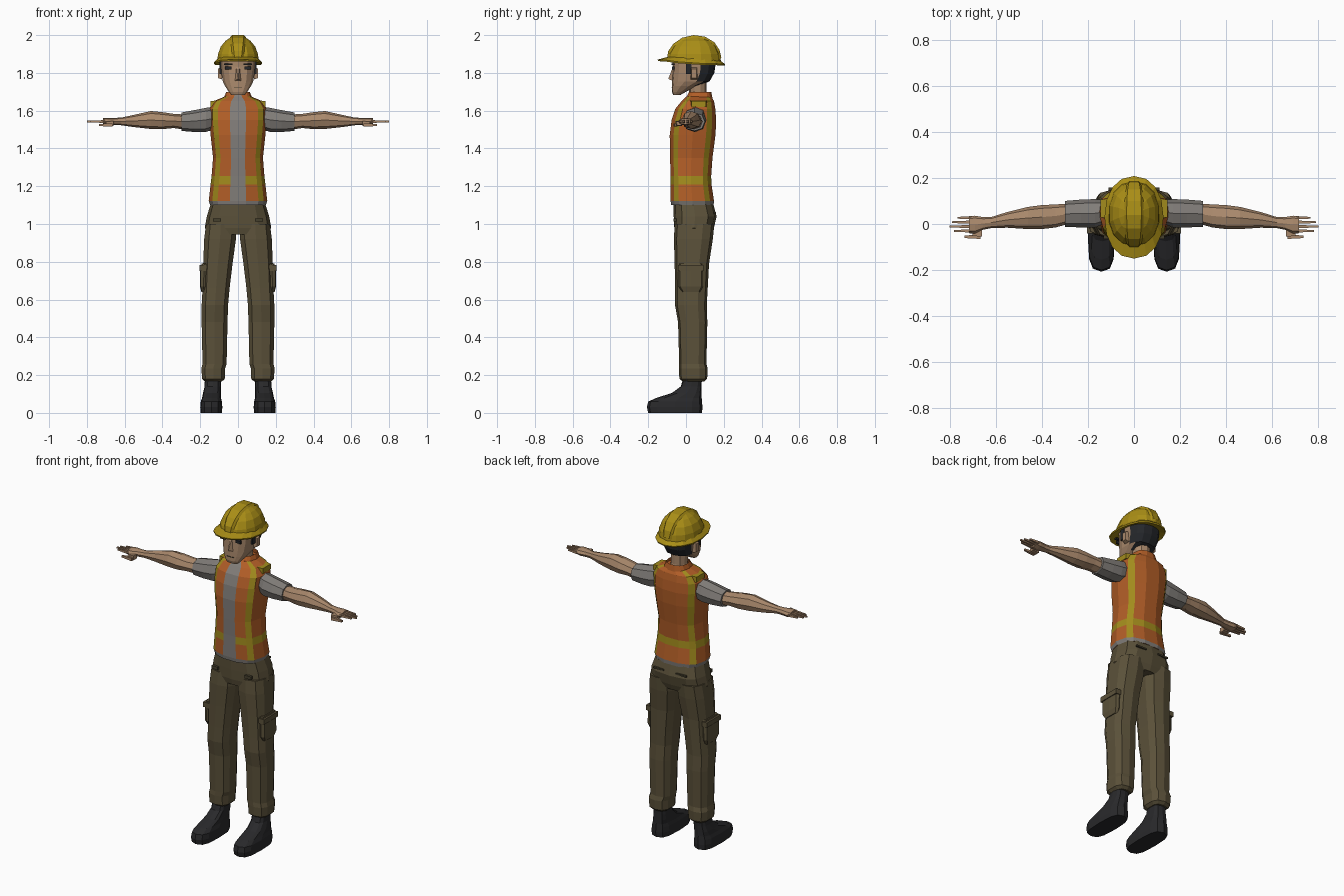
import bpy, bmesh, math

def material(name, rgb):
    m = bpy.data.materials.new(name)
    m.diffuse_color = (*rgb, 1)
    return m

YELLOW = material("helmet yellow", (0.40, 0.27, 0.008))
STRIPE = material("stripe yellow", (0.36, 0.26, 0.012))
ORANGE = material("vest orange", (0.44, 0.11, 0.02))
GREY = material("shirt grey", (0.22, 0.205, 0.19))
KHAKI = material("trouser khaki", (0.105, 0.083, 0.042))
POCKET = material("pocket shadow", (0.06, 0.05, 0.027))
BLACK = material("boot black", (0.022, 0.022, 0.024))
HAIR = material("hair dark", (0.018, 0.02, 0.024))
SKIN = material("skin", (0.40, 0.25, 0.15))

def section(n, e=2.5):
    """Rounded unit cross-section as (side, depth) pairs, starting at the front."""
    out = []
    for i in range(n):
        a = 2 * math.pi * i / n
        s, c = math.sin(a), -math.cos(a)
        out.append((math.copysign(abs(s) ** (2 / e), s), math.copysign(abs(c) ** (2 / e), c)))
    return out

def finish(name, bm, mats, mirror=False, rule=None):
    bmesh.ops.recalc_face_normals(bm, faces=bm.faces)
    if rule:
        for f in bm.faces:
            f.material_index = rule(f.calc_center_median())
    me = bpy.data.meshes.new(name)
    bm.to_mesh(me)
    bm.free()
    for m in mats:
        me.materials.append(m)
    ob = bpy.data.objects.new(name, me)
    bpy.context.collection.objects.link(ob)
    if mirror:
        ob.modifiers.new("mirror", 'MIRROR')
    return ob

def loft(name, rings, mats, sec, along='z', mirror=False, rule=None, column=None, caps=True):
    """Skin rings of (position, side low, side high, front, back)."""
    bm = bmesh.new()
    loops = []
    for p, lo, hi, yf, yb in rings:
        loop = []
        for u, v in sec:
            s = (lo + hi) / 2 + u * (hi - lo) / 2
            y = (yf + yb) / 2 + v * (yb - yf) / 2
            loop.append(bm.verts.new((s, y, p) if along == 'z' else (p, y, s)))
        loops.append(loop)
    n = len(sec)
    for k in range(len(loops) - 1):
        for i in range(n):
            j = (i + 1) % n
            f = bm.faces.new((loops[k][i], loops[k][j], loops[k + 1][j], loops[k + 1][i]))
            if column:
                f.material_index = column(i, k)
    if caps:
        bm.faces.new(loops[0])
        bm.faces.new(loops[-1])
    return finish(name, bm, mats, mirror, rule)

def sym(rows):
    """Rings centred on x = 0 from (z, half width, front, back)."""
    return [(z, -w, w, a, b) for z, w, a, b in rows]

def box(name, mat, x, y, z, mirror=True, taper=1.0):
    bm = bmesh.new()
    bmesh.ops.create_cube(bm, size=1)
    for v in bm.verts:
        t = taper if v.co.x > 0 else 1
        v.co = ((x[0] + x[1]) / 2 + v.co.x * (x[1] - x[0]),
                (y[0] + y[1]) / 2 + v.co.y * t * (y[1] - y[0]),
                (z[0] + z[1]) / 2 + v.co.z * t * (z[1] - z[0]))
    return finish(name, bm, [mat], mirror)

# Vest over shirt: columns follow the panel and stripe edges
fr = [0.28, 0.70, 0.88, 1.0]
dep = lambda f: (1 - f ** 2.6) ** (1 / 2.6)
half = [(f, -dep(f)) for f in fr] + [(f, dep(f)) for f in (0.9, 0.72, 0.3)]
torso_sec = half + [(-u, v) for u, v in reversed(half)]
kinds = [0, 1, 0, 0, 1, 0]
cols = kinds + [0] + kinds[::-1] + [2]

def vest_colour(i, k):
    if k == 0 or cols[i] == 2:
        return 2
    return 1 if k == 2 else cols[i]

loft("vest", sym([(1.10, .148, -.08, .148), (1.122, .155, -.083, .15), (1.21, .145, -.083, .137),
                  (1.253, .14, -.083, .135), (1.35, .132, -.086, .142), (1.47, .145, -.088, .158),
                  (1.55, .152, -.078, .162), (1.61, .153, -.058, .157), (1.65, .13, -.025, .15),
                  (1.675, .07, .0, .135)]),
     [ORANGE, STRIPE, GREY], torso_sec, column=vest_colour)
loft("collar", sym([(1.645, .085, -.012, .145), (1.70, .062, .015, .135)]), [ORANGE, GREY],
     torso_sec, column=lambda i, k: 1 if cols[i] == 2 else 0, caps=False)

# Shoulder tabs
box("shoulder_tab", STRIPE, (.095, .145), (.02, .115), (1.615, 1.655), taper=.8)

# Trousers
loft("hips", sym([(.945, .15, -.055, .135), (.98, .176, -.062, .148), (1.04, .165, -.065, .162),
                  (1.105, .145, -.066, .145)]), [KHAKI], section(12, 2.8))
loft("trouser_leg", [(.165, .085, .175, -.015, .095), (.18, .068, .192, -.035, .112),
                     (.235, .066, .196, -.038, .115), (.26, .058, .19, -.036, .108),
                     (.48, .053, .195, -.042, .113), (.57, .05, .195, -.058, .11),
                     (.66, .042, .19, -.058, .115), (.79, .026, .187, -.06, .122),
                     (.92, .008, .182, -.064, .142), (1.0, .01, .172, -.06, .15)],
     [KHAKI], section(10, 2.8), mirror=True)
loft("cargo_pocket", [(.64, .165, .194, -.02, .075), (.67, .165, .201, -.04, .09),
                      (.755, .16, .2, -.04, .09), (.79, .16, .192, -.038, .088)],
     [KHAKI], section(8, 5), mirror=True)
box("pocket_flap", KHAKI, (.165, .204), (-.042, .092), (.752, .782))
box("front_pocket_slit", POCKET, (.09, .132), (-.066, -.05), (1.012, 1.03))
box("back_pocket", POCKET, (.04, .11), (.146, .158), (1.055, 1.064))

# Boots
loft("boot", [(0, .085, .198, -.2, .085), (.03, .083, .2, -.207, .087), (.06, .085, .197, -.2, .085),
              (.08, .09, .19, -.155, .083), (.105, .09, .185, -.075, .082), (.14, .09, .177, -.028, .082),
              (.19, .09, .175, -.012, .085)],
     [BLACK], section(12, 3), mirror=True)

# Sleeves and arms, lofted outward along x
arm_sec = section(8, 2.2)
loft("sleeve", [(.13, 1.50, 1.62, .0, .105), (.17, 1.487, 1.615, -.015, .108),
                (.23, 1.487, 1.603, -.015, .106), (.30, 1.493, 1.59, -.012, .1)],
     [GREY], arm_sec, 'x', True)
loft("arm", [(.285, 1.50, 1.58, .0, .088), (.34, 1.508, 1.583, -.015, .085),
             (.40, 1.502, 1.592, -.022, .082), (.46, 1.503, 1.598, -.022, .074),
             (.55, 1.513, 1.578, -.016, .052), (.62, 1.523, 1.563, -.018, .03),
             (.655, 1.523, 1.562, -.025, .03), (.69, 1.522, 1.562, -.042, .036),
             (.715, 1.527, 1.56, -.04, .034)], [SKIN], arm_sec, 'x', True)
# Fingers and thumb
for i, (y, tip) in enumerate([(.027, .765), (.008, .79), (-.011, .8), (-.03, .78)]):
    box(f"finger_{i + 1}", SKIN, (.705, tip), (y - .007, y + .007), (1.535, 1.55), taper=.55)
box("thumb", SKIN, (.665, .735), (-.065, -.046), (1.515, 1.533), taper=.6)
box("thumb_base", SKIN, (.66, .7), (-.055, -.02), (1.518, 1.545), taper=.8)

# Neck and head; the back of the head is hair
loft("neck", sym([(1.63, .062, .01, .125), (1.69, .046, .018, .108), (1.79, .05, .0, .11)]),
     [SKIN], section(10, 2.2))
loft("head", sym([(1.683, .036, -.068, -.03), (1.70, .05, -.074, .0), (1.73, .07, -.074, .06),
                  (1.755, .082, -.074, .125), (1.80, .09, -.072, .15), (1.835, .094, -.07, .155),
                  (1.88, .096, -.072, .158)]), [SKIN, HAIR], section(14, 2.6),
     rule=lambda c: 1 if c.y > .055 and c.z > 1.735 else 0)
box("sideburn", HAIR, (.08, .098), (.0, .03), (1.795, 1.86))
box("ear", SKIN, (.085, .107), (.025, .06), (1.765, 1.83), taper=.75)

# Face details
box("eye", HAIR, (.034, .068), (-.074, -.062), (1.817, 1.833))
box("eyebrow", HAIR, (.03, .074), (-.077, -.06), (1.842, 1.85))
box("mouth", POCKET, (-.022, .022), (-.0765, -.07), (1.722, 1.725), mirror=False)
bm = bmesh.new()
nose = [bm.verts.new(p) for p in ((-.008, -.07, 1.83), (.008, -.07, 1.83), (.018, -.068, 1.757),
                                  (-.018, -.068, 1.757), (0, -.094, 1.768))]
for a, b in ((0, 1), (1, 2), (2, 3), (3, 0)):
    bm.faces.new((nose[a], nose[b], nose[4]))
finish("nose", bm, [SKIN])

# Helmet dome
loft("helmet_dome", sym([(1.86, .113, -.1, .185), (1.90, .108, -.092, .18), (1.94, .093, -.07, .162),
                         (1.97, .067, -.035, .132), (1.988, .04, .0, .095), (1.994, .015, .03, .06)]),
     [YELLOW], section(14, 2.2))

# Raised ridge over the crown
bm = bmesh.new()
arc = [(-.1, 1.88), (-.094, 1.915), (-.066, 1.955), (-.02, 1.986), (.04, 2.0),
       (.1, 1.992), (.15, 1.962), (.178, 1.92), (.187, 1.88)]
rows = []
for y, z in arc:
    w = .018 + .014 * (z - 1.88) / .12
    rows.append([bm.verts.new(p) for p in ((-w - .01, .04 + (y - .04) * .93, z - .012), (-w, y, z),
                                           (w, y, z), (w + .01, .04 + (y - .04) * .93, z - .012))])
for r, s in zip(rows, rows[1:]):
    for i in range(3):
        bm.faces.new((r[i], r[i + 1], s[i + 1], s[i]))
finish("helmet_ridge", bm, [YELLOW])

# Helmet brim, tilted down toward the back
brim = loft("helmet_brim", sym([(1.858, .09, -.075, .16), (1.848, .126, -.148, .205),
                                (1.856, .128, -.15, .208), (1.876, .108, -.09, .178)]),
            [YELLOW], section(16, 2.2), caps=False)
for v in brim.data.vertices:
    v.co.z -= .07 * v.co.y - .004
    if abs(v.co.x) > .11:
        v.co.z -= .004
